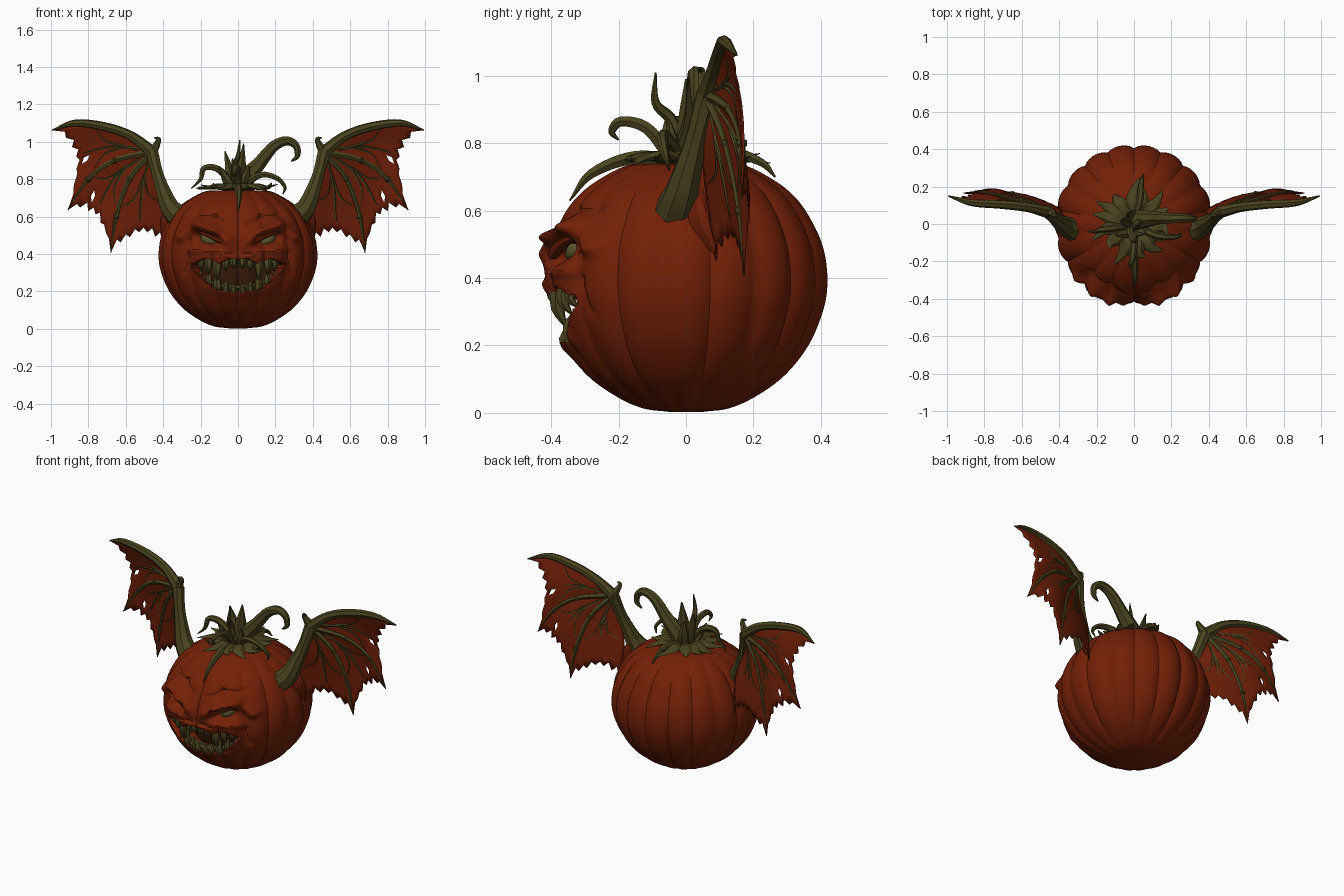
import bpy, bmesh, math, random
from mathutils import Vector as V

if "Cube" in bpy.data.objects:
    bpy.data.objects.remove(bpy.data.objects["Cube"])

random.seed(7)


def material(name, rgb):
    m = bpy.data.materials.new(name)
    m.diffuse_color = (*rgb, 1)
    m.use_nodes = True
    m.node_tree.nodes["Principled BSDF"].inputs["Base Color"].default_value = m.diffuse_color
    return m


RED = material("pumpkin red", (0.17, 0.0145, 0.002))
SKIN = material("membrane red", (0.155, 0.0135, 0.002))
OLIVE = material("vine olive", (0.066, 0.056, 0.013))
TOOTH = material("tooth olive", (0.08, 0.064, 0.016))
DARK = material("mouth dark", (0.05, 0.014, 0.004))
EYE = material("eye green", (0.10, 0.085, 0.022))


def spline(pts, n):
    """n + 1 samples of a Catmull-Rom curve through pts."""
    p = [V(q) for q in pts]
    p = [2 * p[0] - p[1]] + p + [2 * p[-1] - p[-2]]
    out = []
    for k in range(n + 1):
        f = k / n * (len(p) - 3)
        i = min(int(f), len(p) - 4)
        t = f - i
        a, b, c, d = p[i:i + 4]
        out.append(0.5 * (2 * b + (c - a) * t + (2 * a - 5 * b + 4 * c - d) * t * t
                          + (3 * b - a - 3 * c + d) * t ** 3))
    return out


def finish(name, bm, mats, mirror=False):
    bmesh.ops.recalc_face_normals(bm, faces=bm.faces)
    me = bpy.data.meshes.new(name)
    bm.to_mesh(me)
    bm.free()
    for m in mats:
        me.materials.append(m)
    ob = bpy.data.objects.new(name, me)
    bpy.context.collection.objects.link(ob)
    if mirror:
        ob.modifiers.new("Mirror", 'MIRROR')
    return ob


def tube(bm, pts, radii, sides=7, n=16, flat=1.0):
    """Tapered, closed tube swept along a curve."""
    path = spline(pts, n)
    rad = spline([(r, 0, 0) for r in radii], n)
    side, rings = None, []
    for i, p in enumerate(path):
        t = (path[min(i + 1, n)] - path[max(i - 1, 0)]).normalized()
        if side is None:
            side = t.cross(V((0, 0, 1))).normalized() if abs(t.z) < 0.9 else t.orthogonal()
        side = (side - t * side.dot(t)).normalized()
        up = t.cross(side)
        r = max(rad[i].x, 0.0015)
        rings.append([bm.verts.new(p + r * (math.cos(a) * side + flat * math.sin(a) * up))
                      for a in (math.tau * k / sides for k in range(sides))])
    for a, b in zip(rings, rings[1:]):
        for k in range(sides):
            bm.faces.new((a[k], a[k - 1], b[k - 1], b[k]))
    bm.faces.new(rings[0])
    bm.faces.new(rings[-1][::-1])


# --- Pumpkin body: ribbed lathe with a face pushed in and out ---
def ridge(x, z, a, b, w):
    """Soft falloff around the segment a-b in the front plane."""
    p, a, b = V((x, z)), V(a), V(b)
    t = max(0, min(1, (p - a).dot(b - a) / (b - a).length_squared))
    return math.exp(-((p - a - t * (b - a)).length / w) ** 2)


def in_mouth(x, z):
    ax = abs(x)
    low = 0.205 + 0.13 * (ax / 0.25) ** 2.6
    return ax < 0.245 and low < z < 0.36 + 0.012 * math.sin(ax * 45)


def sculpt(p):
    if p.y > -0.12:
        return p
    ax, z = abs(p.x), p.z
    d = 0.026 * ridge(ax, z, (0.06, 0.475), (0.12, 0.52), 0.028)      # brow
    d += 0.048 * ridge(ax, z, (0.13, 0.525), (0.20, 0.555), 0.030)
    d += 0.030 * ridge(ax, z, (0.22, 0.555), (0.30, 0.49), 0.025)     # brow end
    d += 0.020 * ridge(ax, z, (0.12, 0.415), (0.24, 0.42), 0.022)     # cheek
    d += 0.008 * ridge(ax, z, (0.0, 0.43), (0.025, 0.45), 0.025)      # nose
    d -= 0.045 * ridge(ax, z, (0.12, 0.465), (0.20, 0.485), 0.030)    # eye socket
    d += 0.008 * ridge(ax, z, (0.0, 0.385), (0.22, 0.38), 0.018)      # upper lip
    d += 0.010 * ridge(ax, z, (0.0, 0.185), (0.16, 0.22), 0.025)      # lower lip
    d -= 0.012 * ridge(ax, z, (0.05, 0.56), (0.13, 0.595), 0.012)     # wrinkles
    d -= 0.010 * ridge(ax, z, (0.12, 0.60), (0.24, 0.61), 0.010)
    d -= 0.012 * ridge(ax, z, (0.27, 0.40), (0.29, 0.30), 0.012)
    d -= 0.010 * ridge(ax, z, (0.03, 0.405), (0.10, 0.395), 0.008)
    if in_mouth(p.x, z):
        d = -0.10
    out = V((p.x * 0.6, p.y, 0)).normalized()
    return p + out * d


profile = [(0.05, 0, 0.003), (0.13, 0, 0.014), (0.21, 0, 0.05), (0.295, 0, 0.112), (0.365, 0, 0.2),
           (0.408, 0, 0.3), (0.422, 0, 0.385), (0.412, 0, 0.48), (0.38, 0, 0.56), (0.33, 0, 0.635),
           (0.26, 0, 0.692), (0.16, 0, 0.738), (0.07, 0, 0.72)]
bm = bmesh.new()
SEG, rows, mouth = 180, [], set()
for q in spline(profile, 120):
    row = []
    for k in range(SEG):
        t = math.tau * k / SEG - math.pi
        a = t - 0.45 * math.sin(t)                      # denser at the front
        r = q.x * (0.958 + 0.048 * abs(math.sin(9 * a)) ** 0.6)
        p = V((r * math.sin(a), -r * math.cos(a), q.z))
        v = bm.verts.new(sculpt(p))
        if p.y < -0.12 and in_mouth(p.x, p.z):
            mouth.add(v)
        row.append(v)
    rows.append(row)
for a, b in zip(rows, rows[1:]):
    for k in range(SEG):
        f = bm.faces.new((a[k - 1], a[k], b[k], b[k - 1]))
        f.material_index = int(all(v in mouth for v in f.verts))
for row, z in ((rows[0], 0.002), (rows[-1], 0.70)):
    c = bm.verts.new((0, 0, z))
    for k in range(SEG):
        bm.faces.new((row[k - 1], row[k], c))
finish("pumpkin_body", bm, [RED, DARK])

# --- Eyes ---
bm = bmesh.new()
bmesh.ops.create_uvsphere(bm, u_segments=16, v_segments=10, radius=0.038)
for v in bm.verts:
    v.co = V((v.co.x * 1.2 + 0.155, v.co.y - 0.32, v.co.z * 0.9 + 0.474 + 0.3 * v.co.x))
finish("eyes", bm, [EYE], True)

# --- Angry eyelids over the eyes ---
bm = bmesh.new()
tube(bm, [(0.03, -0.4, 0.44), (0.09, -0.39, 0.475), (0.16, -0.365, 0.508), (0.24, -0.32, 0.53)],
     [0.012, 0.02, 0.018, 0.006])
tube(bm, [(0.08, -0.38, 0.435), (0.15, -0.365, 0.43), (0.22, -0.33, 0.45), (0.26, -0.305, 0.49)],
     [0.006, 0.011, 0.011, 0.005])
finish("eyelids", bm, [RED], True)

# --- Teeth: curved cones along both jaws, with gums ---
bm = bmesh.new()
for x, length, w in ((0.025, 0.05, 0.02), (0.065, 0.06, 0.022), (0.11, 0.12, 0.026),
                     (0.155, 0.08, 0.022), (0.195, 0.06, 0.019), (0.228, 0.03, 0.013)):
    y = -math.sqrt(0.393 ** 2 - x * x)
    tube(bm, [(x, y, 0.378), (x * 1.02, y - 0.003, 0.37 - length / 2), (x, y + 0.025, 0.37 - length)],
         [w, w * 0.8, 0.002], 6, 6)
for x, length, w in ((0.025, 0.04, 0.02), (0.065, 0.055, 0.02), (0.11, 0.085, 0.024),
                     (0.155, 0.07, 0.02), (0.20, 0.04, 0.016)):
    y = -math.sqrt(0.362 ** 2 - x * x)
    z = 0.2 + 0.13 * (x / 0.25) ** 2.6
    tube(bm, [(x, y + 0.01, z), (x, y - 0.002, z + length / 2), (x, y + 0.015, z + length)],
         [w, w * 0.8, 0.002], 6, 6)
finish("teeth", bm, [TOOTH], True)
bm = bmesh.new()
tube(bm, [(0, -0.365, 0.355), (0.12, -0.345, 0.358), (0.23, -0.285, 0.355)], [0.026, 0.026, 0.012], 6, 12)
tube(bm, [(0, -0.33, 0.215), (0.12, -0.315, 0.235), (0.22, -0.275, 0.305)], [0.02, 0.02, 0.01], 6, 12)
finish("gums", bm, [OLIVE], True)

# --- Wings: finger paths fan out from the wrist ---
W = (0.46, 0.065, 0.945)
fingers = [
    [W, (0.57, 0.09, 1.03), (0.71, 0.105, 1.08), (0.87, 0.115, 1.1), (0.993, 0.15, 1.062)],
    [W, (0.66, 0.13, 0.90), (0.80, 0.165, 0.80), (0.91, 0.165, 0.635)],
    [W, (0.58, 0.12, 0.80), (0.65, 0.16, 0.60), (0.68, 0.172, 0.407)],
    [W, (0.43, 0.05, 0.80), (0.385, 0.06, 0.65), (0.40, 0.09, 0.45)]]

bones = bmesh.new()
tube(bones, fingers[0], [0.034, 0.026, 0.024, 0.019, 0.004], n=20)
for f in fingers[1:3]:
    tube(bones, f, [0.02, 0.014, 0.011, 0.003], 6)
    for p in f[1:3]:                                     # knuckles
        bmesh.ops.create_icosphere(bones, subdivisions=1, radius=0.018)
        bmesh.ops.translate(bones, verts=bones.verts[-12:], vec=p)
tube(bones, [(0.32, -0.03, 0.6), (0.37, -0.01, 0.66), (0.425, 0.03, 0.81), W],
     [0.065, 0.052, 0.034, 0.036], 8)
tube(bones, [W, (0.435, 0.055, 0.985), (0.425, 0.045, 1.015), (0.45, 0.04, 1.022)],
     [0.03, 0.019, 0.012, 0.002], 6)

skin = bmesh.new()
U, N = 12, 12
for a, b, sag, tear in zip(fingers, fingers[1:], (0.20, 0.15, 0.13), (7, 3, -1)):
    grid = []
    for i in range(U + 1):
        u = i / U
        reach = 1 - sag * math.sin(math.pi * u) ** 0.7
        if 0 < i < U:
            reach -= 0.045 * (i % 2) + random.uniform(0, 0.03)   # ragged trailing edge
        pa, pb = spline(a, 60), spline(b, 60)
        col = []
        for j in range(N + 1):
            k = round(60 * reach * j / N)
            p = pa[k].lerp(pb[k], u)
            p.y += 0.02 * math.sin(math.pi * u) * j / N
            col.append(p)
        grid.append(col)
    vs = [[skin.verts.new(p) for p in col] for col in grid]
    for i in range(U):
        for j in range(N):
            if j == N - 2 and i == tear:                 # small tears
                continue
            skin.faces.new((vs[i][j], vs[i + 1][j], vs[i + 1][j + 1], vs[i][j + 1]))
    # veins over the membrane
    m = U // 2
    tube(bones, [grid[m][2], grid[m][6], grid[m][N - 1]], [0.009, 0.008, 0.003], 5, 10)
    for d in (-1, 1):
        tube(bones, [grid[m][4], grid[m + 2 * d][7], grid[m + 5 * d][8]], [0.008, 0.006, 0.004], 5, 8)
bmesh.ops.remove_doubles(skin, verts=skin.verts, dist=0.0005)
wing = finish("wing_membranes", skin, [SKIN], True)
solid = wing.modifiers.new("Thickness", 'SOLIDIFY')
solid.thickness, solid.offset = 0.006, 0
finish("wing_bones", bones, [OLIVE], True)

# --- Flap of skin where the wing joins the body ---
bm = bmesh.new()
tube(bm, [(0.36, 0.02, 0.64), (0.39, 0.04, 0.56), (0.40, 0.09, 0.47)], [0.035, 0.04, 0.006], 6, 10, 0.4)
finish("wing_roots", bm, [SKIN], True)

# --- Stem with a hooked end ---
bm = bmesh.new()
tube(bm, [(0, 0, 0.69), (0.03, 0.02, 0.79), (0.11, 0.03, 0.88), (0.19, 0.03, 0.975), (0.26, 0.03, 1.005),
          (0.31, 0.03, 0.98), (0.318, 0.03, 0.925), (0.285, 0.03, 0.895)],
     [0.08, 0.055, 0.038, 0.03, 0.025, 0.02, 0.015, 0.004], 7, 32)
finish("stem", bm, [OLIVE])

# --- Broad ragged sepals lying on the crown ---
bm = bmesh.new()
for k in range(15):
    a = math.tau * (k + random.uniform(-0.4, 0.4)) / 15
    l = random.uniform(0.18, 0.25)
    c, s = math.cos(a), math.sin(a)
    b = random.uniform(-0.05, 0.05)                      # sideways bend
    tip = 0.752 - 0.4 * max(0, l - 0.17) + random.uniform(0, 0.05)
    tube(bm, [(0.02 * c, 0.02 * s, 0.73), (0.1 * c, 0.1 * s, 0.762),
              (0.16 * c, 0.16 * s, 0.755), (l * c - b * s, l * s + b * c, tip)],
         [0.045, 0.042, 0.028, 0.003], 6, 10, 0.4)
finish("sepals", bm, [OLIVE])

# --- Upright spikes and curling tendrils ---
bm = bmesh.new()
for x, y, h in ((0.03, 0.0, 0.99), (-0.07, 0.02, 0.95), (-0.03, 0.06, 0.91), (0.06, -0.05, 0.87), (-0.1, -0.06, 0.87)):
    tube(bm, [(x * 0.2, y * 0.2, 0.72), (x * 0.6, y * 0.8, (0.72 + h) / 2), (x, y, h)],
         [0.045, 0.035, 0.004], 6, 8, 0.6)
for pts, r in (
        ([(0, -0.03, 0.73), (0, -0.11, 0.84), (-0.01, -0.19, 0.865), (-0.02, -0.22, 0.835), (-0.02, -0.2, 0.81)], 0.022),
        ([(0, -0.02, 0.72), (-0.02, -0.04, 0.86), (0, -0.09, 0.92), (0.01, -0.09, 1.01)], 0.022),
        ([(0, 0, 0.74), (0, -0.15, 0.758), (0.005, -0.28, 0.71), (0, -0.345, 0.63)], 0.026),
        ([(0, 0, 0.74), (-0.1, -0.02, 0.85), (-0.18, -0.03, 0.86), (-0.2, -0.04, 0.8), (-0.25, -0.04, 0.75)], 0.022),
        ([(0, 0, 0.74), (0.11, -0.06, 0.82), (0.2, -0.07, 0.81), (0.25, -0.06, 0.76), (0.24, -0.05, 0.72)], 0.02),
        ([(0, 0.02, 0.74), (0.03, 0.12, 0.775), (0.04, 0.22, 0.745), (0.05, 0.265, 0.70)], 0.022)):
    tube(bm, pts, [r, r * 0.85, r * 0.6, 0.003], 6, 18)
finish("tendrils", bm, [OLIVE])

# --- Smooth shading with crisp edges ---
bpy.ops.object.select_all(action='SELECT')
bpy.context.view_layer.objects.active = bpy.data.objects["pumpkin_body"]
bpy.ops.object.shade_smooth_by_angle(angle=math.radians(32))
